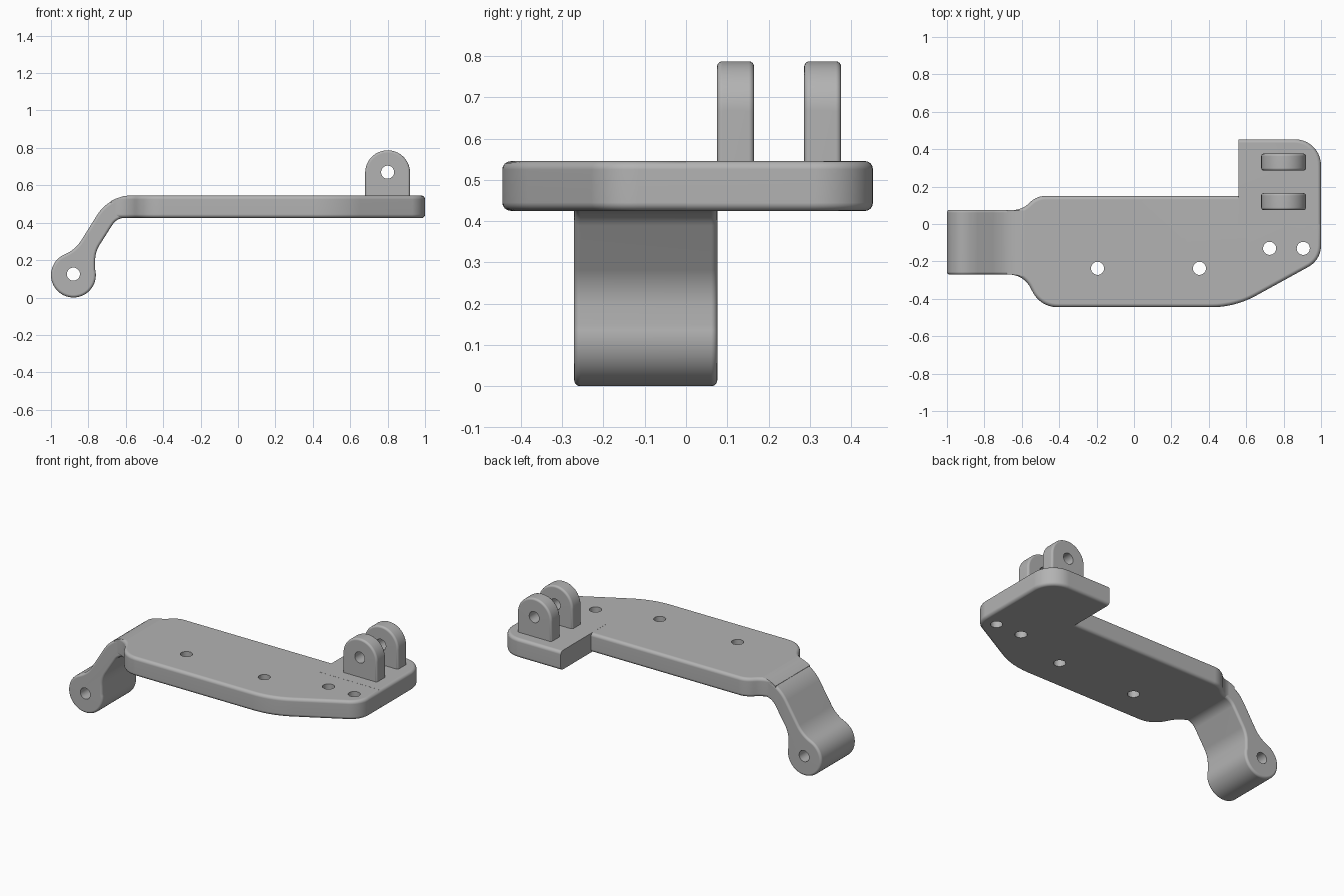
import bpy, bmesh, math
from mathutils import Vector

cube = bpy.data.objects.get("Cube")
if cube:
    bpy.data.objects.remove(cube, do_unlink=True)

GREY = (0.45, 0.45, 0.45, 1)
mat = bpy.data.materials.new("plain grey")
mat.use_nodes = True
mat.diffuse_color = GREY
mat.node_tree.nodes["Principled BSDF"].inputs["Base Color"].default_value = GREY


def rounded(corners, steps=10):
    """Turn (x, y, radius) corners into an outline with filleted corners."""
    out = []
    n = len(corners)
    for i, (x, y, r) in enumerate(corners):
        p = Vector((x, y))
        if r == 0:
            out.append(p)
            continue
        a = (Vector(corners[i - 1][:2]) - p).normalized()
        b = (Vector(corners[(i + 1) % n][:2]) - p).normalized()
        half = a.angle(b) / 2
        centre = p + (a + b).normalized() * (r / math.sin(half))
        t = r / math.tan(half)
        start, end = p + a * t - centre, p + b * t - centre
        sweep = start.angle_signed(end)
        ang = math.atan2(start.y, start.x)
        for k in range(steps + 1):
            # angle_signed counts clockwise turns as positive
            w = ang - sweep * k / steps
            out.append(centre + Vector((math.cos(w), math.sin(w))) * r)
    return out


def arc(cx, cy, r, a0, a1, steps):
    return [(cx + r * math.cos(w), cy + r * math.sin(w), 0)
            for w in (math.radians(a0 + (a1 - a0) * k / steps)
                      for k in range(steps + 1))]


def prism(name, outline, lo, hi, axis="Z", bevel=0, keep=lambda c: True):
    """Extrude an outline along an axis and round the edges of its end caps."""
    def place(p, d):
        return (p[0], p[1], d) if axis == "Z" else (p[0], d, p[1])
    bm = bmesh.new()
    rings = [[bm.verts.new(place(p, d)) for p in outline] for d in (lo, hi)]
    caps = [bm.faces.new(ring) for ring in rings]
    n = len(outline)
    for i in range(n):
        j = (i + 1) % n
        bm.faces.new((rings[0][i], rings[0][j], rings[1][j], rings[1][i]))
    bmesh.ops.recalc_face_normals(bm, faces=bm.faces)
    if bevel:
        rim = [e for f in caps for e in f.edges
               if keep((e.verts[0].co + e.verts[1].co) / 2)]
        bmesh.ops.bevel(bm, geom=rim, offset=bevel, segments=4, profile=0.5,
                        affect="EDGES", clamp_overlap=False)
    mesh = bpy.data.meshes.new(name)
    bm.to_mesh(mesh)
    bm.free()
    mesh.materials.append(mat)
    obj = bpy.data.objects.new(name, mesh)
    bpy.context.collection.objects.link(obj)
    return obj


def activate(obj):
    bpy.ops.object.select_all(action="DESELECT")
    obj.select_set(True)
    bpy.context.view_layer.objects.active = obj


def cut(obj, cutter, operation="DIFFERENCE"):
    mod = obj.modifiers.new("cut", "BOOLEAN")
    mod.operation, mod.solver, mod.object = operation, "EXACT", cutter
    activate(obj)
    bpy.ops.object.modifier_apply(modifier=mod.name)
    bpy.data.objects.remove(cutter, do_unlink=True)


def drill(obj, u, v, axis, lo, hi):
    circle = arc(u, v, 0.035, 0, 360, 32)[:-1]
    cut(obj, prism("drill", circle, lo, hi, axis))


def finish(obj):
    activate(obj)
    bpy.ops.object.shade_smooth_by_angle(angle=math.radians(35))
    mod = obj.modifiers.new("even shading", "WEIGHTED_NORMAL")
    mod.keep_sharp = True


BOTTOM, TOP = 0.425, 0.545


def side_profile(end_x, grow):
    """Side outline: plate, bent neck and round boss."""
    return rounded(
        [(end_x, TOP + grow, 0), (-0.689, TOP + grow, 0.22), (-0.867, 0.259, 0.19)]
        + arc(-0.88, 0.12, 0.12, 112, 375, 36)
        + [(-0.764, 0.243, 0.16), (-0.648, BOTTOM - grow, 0.08),
           (end_x, BOTTOM - grow, 0)])


# Main plate, flared at the arm and tapered at the front corner
plate = prism("main_plate", rounded([
    (-0.68, -0.27, 0), (-0.59, -0.27, 0.13), (-0.50, -0.445, 0.15),
    (0.54, -0.445, 0.5), (1, -0.192, 0.13), (1, 0.15, 0),
    (-0.52, 0.15, 0.12), (-0.6, 0.075, 0.12), (-0.68, 0.075, 0)]),
    BOTTOM, TOP, bevel=0.02, keep=lambda c: c.x > -0.679 and c.x < 1.01)
cut(plate, prism("envelope", side_profile(1.2, 0.001), -0.6, 0.6, "Y"), "INTERSECT")
for x, y in ((-0.195, -0.237), (0.35, -0.237), (0.725, -0.13), (0.905, -0.13)):
    drill(plate, x, y, "Z", 0.3, 0.7)
finish(plate)

# Back corner block that carries the lugs
block = prism("corner_block", rounded([
    (0.56, 0, 0), (1, 0, 0), (1, 0.453, 0.14), (0.56, 0.453, 0)]),
    BOTTOM - 0.0005, TOP + 0.0005, bevel=0.02,
    keep=lambda c: c.x > 0.57 and c.y > 0.01)
finish(block)

# Bent arm with the pivot boss
arm = prism("bent_arm", side_profile(-0.45, -0.001), -0.271, 0.076, "Y", bevel=0.015)
drill(arm, -0.88, 0.125, "Y", -0.5, 0.5)
finish(arm)

# Pair of round-topped lugs
lug_outline = [(0.92, 0.53, 0)] + arc(0.80, 0.667, 0.12, 0, 180, 28) + [(0.68, 0.53, 0)]
for name, y in (("front_lug", 0.075), ("back_lug", 0.286)):
    lug = prism(name, lug_outline, y, y + 0.09, "Y", bevel=0.013)
    drill(lug, 0.80, 0.67, "Y", 0, 0.6)
    finish(lug)
